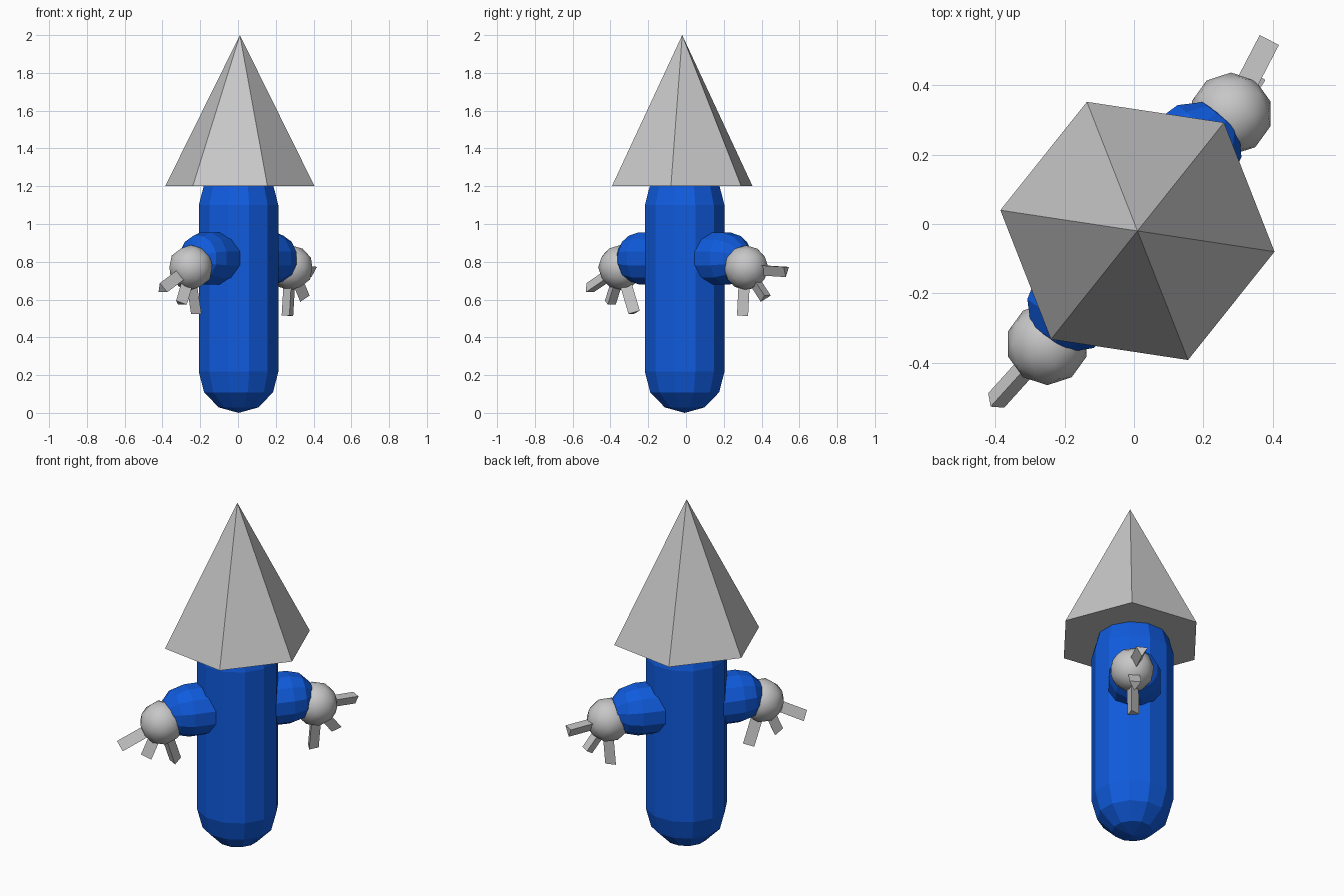
import bpy, bmesh
from math import radians, sin, cos, tau
from mathutils import Vector, Matrix

cube = bpy.data.objects.get("Cube")
if cube:
    bpy.data.objects.remove(cube, do_unlink=True)


def make_material(name, rgb):
    mat = bpy.data.materials.new(name)
    mat.use_nodes = True
    mat.diffuse_color = (*rgb, 1)
    mat.node_tree.nodes["Principled BSDF"].inputs["Base Color"].default_value = (*rgb, 1)
    return mat


BLUE = make_material("body blue", (0.005, 0.105, 0.73))
GREY = make_material("light grey", (0.57, 0.57, 0.57))


def finish(name, bm, mat, smooth=False):
    bmesh.ops.recalc_face_normals(bm, faces=bm.faces[:])
    for face in bm.faces:
        face.smooth = smooth
    mesh = bpy.data.meshes.new(name)
    bm.to_mesh(mesh)
    bm.free()
    mesh.materials.append(mat)
    obj = bpy.data.objects.new(name, mesh)
    bpy.context.collection.objects.link(obj)
    return obj


def along(start, end, turn=0):
    """Matrix that puts local z on the line from start to end."""
    start, end = Vector(start), Vector(end)
    rot = (end - start).to_track_quat("Z", "Y").to_matrix().to_4x4()
    return Matrix.Translation(start) @ rot @ Matrix.Rotation(turn, 4, "Z")


def capsule(name, start, end, radius, mat, turn=0, sides=12, steps=3):
    """Round-ended cylinder; start and end are the centres of its caps."""
    length = (Vector(end) - Vector(start)).length
    angles = [tau / 4 * i / steps for i in range(steps + 1)]
    profile = [(radius * sin(a), -radius * cos(a)) for a in angles]
    profile += [(r, length - z) for r, z in reversed(profile)]
    bm = bmesh.new()
    verts = [bm.verts.new((r, 0, z)) for r, z in profile]
    edges = [bm.edges.new(pair) for pair in zip(verts, verts[1:])]
    bmesh.ops.spin(bm, geom=verts + edges, cent=(0, 0, 0), axis=(0, 0, 1),
                   angle=tau, steps=sides)
    bmesh.ops.remove_doubles(bm, verts=bm.verts[:], dist=0.0005)
    bm.transform(along(start, end, turn))
    return finish(name, bm, mat)


def finger(name, start, end, turn):
    """Three-sided prism from the hand centre to the finger tip."""
    length = (Vector(end) - Vector(start)).length
    bm = bmesh.new()
    bmesh.ops.create_cone(bm, cap_ends=True, segments=3, radius1=0.036,
                          radius2=0.036, depth=length)
    bm.transform(along(start, end, turn) @ Matrix.Translation((0, 0, length / 2)))
    return finish(name, bm, GREY)


# Body
capsule("body", (0.003, -0.007, 0.218), (0.003, -0.007, 1.1), 0.218, BLUE, radians(15))

# Pointed six-sided hat
bm = bmesh.new()
bmesh.ops.create_cone(bm, cap_ends=True, segments=6, radius1=0.4, radius2=0, depth=0.8)
# align one corner with the tilted hexagon
corner = max((v.co for v in bm.verts if v.co.z < 0), key=lambda c: c.x + 0.01 * c.y)
twist = radians(-8.6) - Vector((1, 0)).angle_signed(corner.xy) * -1
bm.transform(Matrix.Translation((0.01, -0.02, 1.6)) @ Matrix.Rotation(twist, 4, "Z"))
finish("hat", bm, GREY)

# Arms, hands and fingers: each side has its own pose
sides = {
    "left": dict(arm=(0.173, 0.213, 0.818), hand=(0.28, 0.318, 0.768), turn=180,
                 tips=[(0.39, 0.53, 0.755), (0.345, 0.42, 0.61), (0.265, 0.305, 0.515)]),
    "right": dict(arm=(-0.17, -0.23, 0.818), hand=(-0.25, -0.346, 0.77), turn=0,
                  tips=[(-0.403, -0.515, 0.655), (-0.305, -0.405, 0.58),
                        (-0.213, -0.275, 0.53)]),
}
for side, pose in sides.items():
    arm, hand = Vector(pose["arm"]), Vector(pose["hand"])
    shoulder = Vector((arm.x * 0.3, arm.y * 0.3, arm.z))
    capsule(side + "_arm", shoulder, arm, 0.142, BLUE, radians(15))

    bm = bmesh.new()
    bmesh.ops.create_icosphere(bm, subdivisions=2, radius=0.119)
    bm.transform(Matrix.Translation(hand))
    finish(side + "_hand", bm, GREY, smooth=True)

    for label, tip in zip(("outer", "middle", "inner"), pose["tips"]):
        finger(f"{side}_{label}_finger", hand, tip, radians(pose["turn"]))
